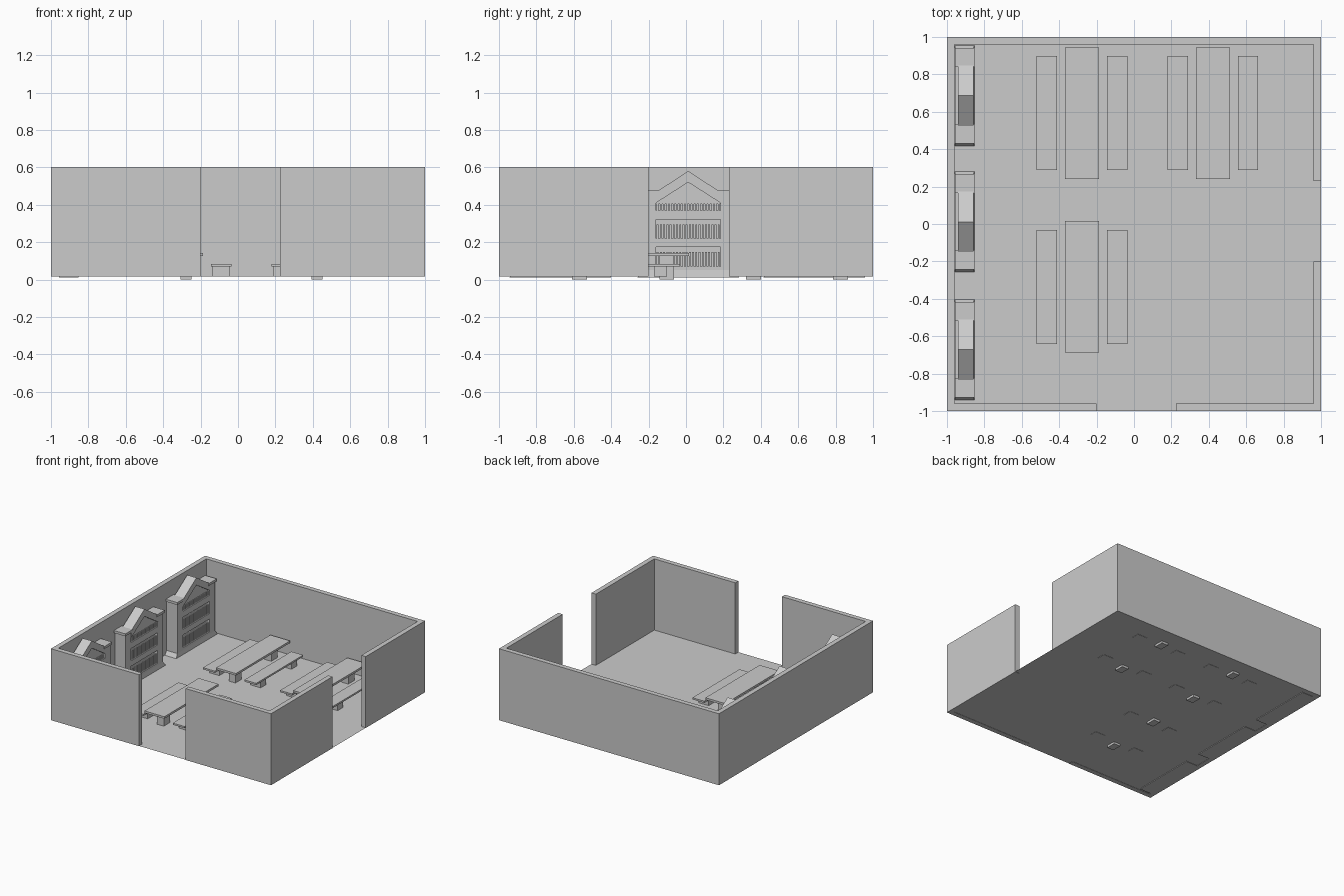
import bpy, bmesh

if "Cube" in bpy.data.objects:
    bpy.data.objects.remove(bpy.data.objects["Cube"])

FLOOR = 0.016


def mesh_object(name, bm):
    bmesh.ops.recalc_face_normals(bm, faces=bm.faces)
    me = bpy.data.meshes.new(name)
    bm.to_mesh(me)
    bm.free()
    ob = bpy.data.objects.new(name, me)
    bpy.context.collection.objects.link(ob)
    return ob


def add_box(bm, x0, x1, y0, y1, z0, z1):
    vs = bmesh.ops.create_cube(bm, size=1)["verts"]
    for v in vs:
        v.co.x = x1 if v.co.x > 0 else x0
        v.co.y = y1 if v.co.y > 0 else y0
        v.co.z = z1 if v.co.z > 0 else z0
    return vs


def boxes(name, *dims):
    bm = bmesh.new()
    for d in dims:
        add_box(bm, *d)
    return mesh_object(name, bm)


def prism(name, profile, x0, x1):
    # extrude a (y, z) outline along x
    bm = bmesh.new()
    face = bm.faces.new([bm.verts.new((x0, y, z)) for y, z in profile])
    ext = bmesh.ops.extrude_face_region(bm, geom=[face])
    for v in ext["geom"]:
        if isinstance(v, bmesh.types.BMVert):
            v.co.x = x1
    return mesh_object(name, bm)


# Room: floor sheet and walls with two doorways
bm = bmesh.new()
bmesh.ops.create_grid(bm, x_segments=1, y_segments=1, size=1)
for v in bm.verts:
    v.co.z = FLOOR + 0.002
mesh_object("floor", bm)
boxes("left_wall", (-1, -0.96, -1, 1, FLOOR, 0.603))
boxes("back_wall", (-0.96, 1, 0.96, 1, FLOOR, 0.603))
boxes("front_wall", (-0.96, -0.2, -1, -0.96, FLOOR, 0.603),
      (0.225, 0.96, -1, -0.96, FLOOR, 0.603))
boxes("right_wall", (0.96, 1, -1, -0.2, FLOOR, 0.603),
      (0.96, 1, 0.23, 0.96, FLOOR, 0.603))


def table_set(cx, cy):
    # table with two legs reaching just below the floor
    boxes("table_top", (cx - 0.09, cx + 0.09, cy - 0.352, cy + 0.352, 0.125, 0.142))
    boxes("table_legs", *[(cx - 0.03, cx + 0.03, cy + s * 0.233 - 0.04,
                           cy + s * 0.233 + 0.04, 0.0, 0.125) for s in (-1, 1)])
    # a bench along each long side
    for s in (-1, 1):
        bx = cx + s * 0.188
        boxes("bench_seat", (bx - 0.054, bx + 0.054, cy - 0.305, cy + 0.305, 0.07, 0.084))
        boxes("bench_legs", *[(bx - 0.045, bx + 0.045, cy + t * 0.2 - 0.035,
                               cy + t * 0.2 + 0.035, FLOOR, 0.07) for t in (-1, 1)])


for cx, cy in ((-0.278, 0.593), (0.422, 0.593), (-0.278, -0.336)):
    table_set(cx, cy)


def bookcase(cy):
    back, front = -0.957, -0.86
    # flared plinth
    bm = bmesh.new()
    for v in add_box(bm, back, -0.853, cy - 0.272, cy + 0.272, 0.012, 0.05):
        if v.co.z > 0.03:
            v.co.y = cy + (0.245 if v.co.y > cy else -0.245)
            v.co.x = min(v.co.x, front)
    mesh_object("bookcase_base", bm)
    boxes("bookcase_back", (back, -0.93, cy - 0.172, cy + 0.172, 0.05, 0.42))
    # side posts with flat caps
    for s in (-1, 1):
        a, b = sorted((cy + s * 0.172, cy + s * 0.245))
        boxes("bookcase_post", (back, front, a, b, 0.05, 0.455))
        a, b = sorted((cy + s * 0.155, cy + s * 0.256))
        boxes("bookcase_cap", (back, -0.853, a, b, 0.455, 0.475))
    # shelf rails
    boxes("bookcase_shelves", *[(-0.93, front, cy - 0.172, cy + 0.172, z0, z1)
                                for z0, z1 in ((0.05, 0.07), (0.175, 0.22), (0.32, 0.37))])
    # pitched crown and the recessed panel beneath it
    prism("bookcase_gable", [(cy + y, z) for y, z in (
        (-0.172, 0.468), (0, 0.58), (0.172, 0.468),
        (0.172, 0.41), (0, 0.52), (-0.172, 0.41))], -0.942, -0.858)
    prism("gable_panel", [(cy + y, z) for y, z in (
        (-0.172, 0.405), (0.172, 0.405), (0.172, 0.412), (0, 0.523), (-0.172, 0.412))],
        -0.93, -0.872)
    # rows of books
    n, pitch = 20, 0.0172
    bm = bmesh.new()
    for z0, z1 in ((0.07, 0.147), (0.22, 0.295), (0.37, 0.405)):
        for i in range(n):
            y = cy + (i - (n - 1) / 2) * pitch
            add_box(bm, -0.93, -0.868, y - 0.005, y + 0.005, z0, z1)
    mesh_object("books", bm)


for cy in (0.686, 0.012, -0.672):
    bookcase(cy)
